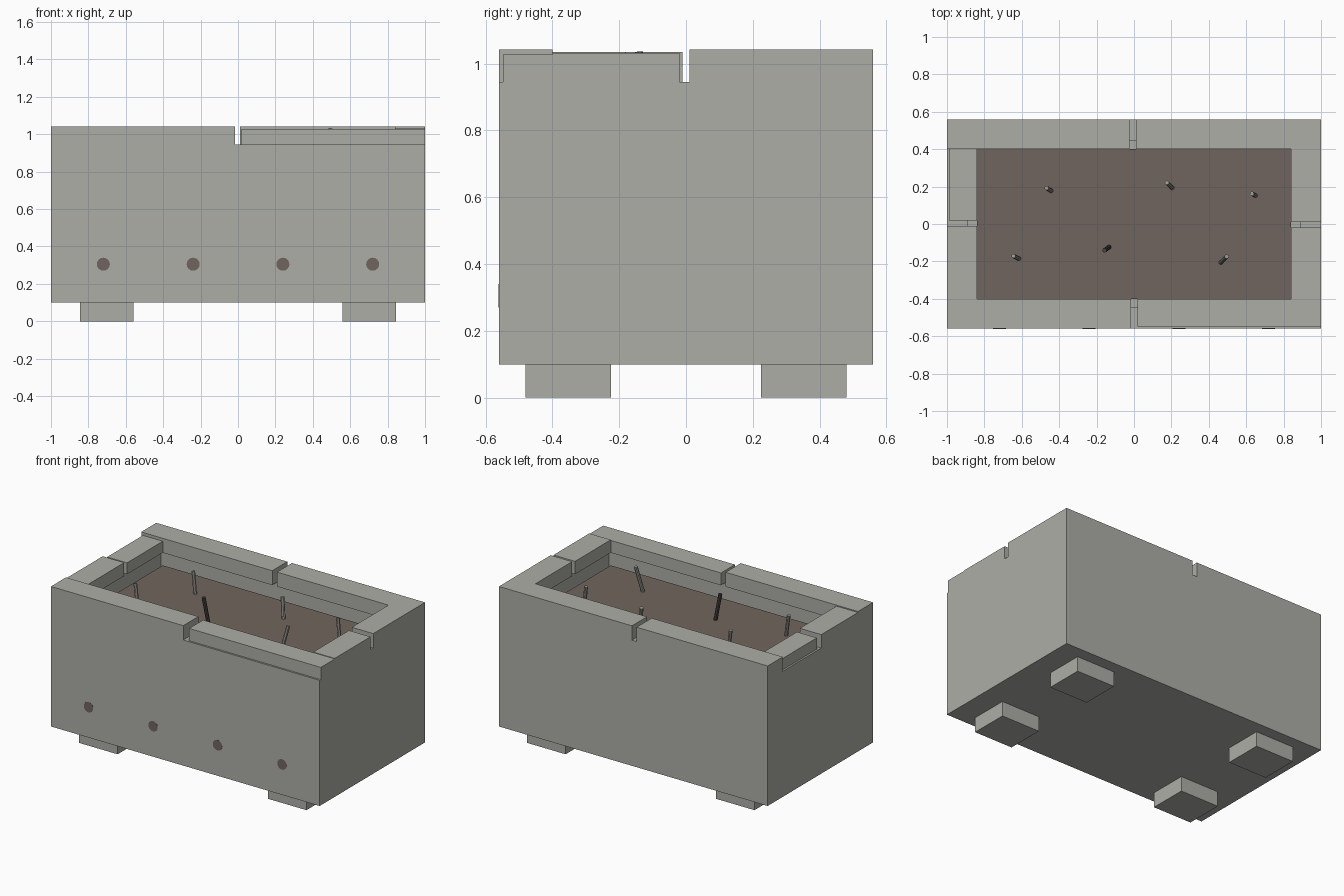
import bpy, bmesh
from mathutils import Vector

if "Cube" in bpy.data.objects:
    bpy.data.objects.remove(bpy.data.objects["Cube"], do_unlink=True)


def material(name, rgb):
    m = bpy.data.materials.new(name)
    m.use_nodes = True
    m.diffuse_color = (*rgb, 1)
    m.node_tree.nodes["Principled BSDF"].inputs["Base Color"].default_value = (*rgb, 1)
    return m


CONCRETE = material("concrete", (0.42, 0.42, 0.39))
SOIL = material("brown soil", (0.165, 0.13, 0.112))
STEM = material("grey stem", (0.33, 0.33, 0.30))
DARK = material("dark stem", (0.07, 0.065, 0.06))


def finish(name, bm, mat):
    mesh = bpy.data.meshes.new(name)
    bm.to_mesh(mesh)
    bm.free()
    mesh.materials.append(mat)
    ob = bpy.data.objects.new(name, mesh)
    bpy.context.collection.objects.link(ob)
    return ob


def box_bm(lo, hi):
    lo, hi = Vector(lo), Vector(hi)
    bm = bmesh.new()
    bmesh.ops.create_cube(bm, size=1)
    for v in bm.verts:
        v.co = (lo + hi) / 2 + v.co * (hi - lo)
    return bm


def box(name, lo, hi, mat):
    return finish(name, box_bm(lo, hi), mat)


def rod(name, a, b, radius, sides, mat):
    a, b = Vector(a), Vector(b)
    bm = bmesh.new()
    bmesh.ops.create_cone(bm, cap_ends=True, segments=sides, radius1=radius,
                          radius2=radius, depth=(b - a).length)
    ob = finish(name, bm, mat)
    ob.location = (a + b) / 2
    ob.rotation_euler = (b - a).to_track_quat("Z", "Y").to_euler()
    return ob


W, D = 1.0, 0.56          # outer half width and depth
IW, ID = 0.84, 0.40       # opening half width and depth
BASE, LEDGE, RIM, GROUND = 0.10, 0.945, 1.042, 0.86

# Hollow tub: inset the top face and push it down
bm = box_bm((-W, -D, BASE), (W, D, LEDGE))
top = max(bm.faces, key=lambda f: f.calc_center_median().z)
bmesh.ops.inset_individual(bm, faces=[top], thickness=W - IW)
inner = list(top.verts)
well = bmesh.ops.extrude_discrete_faces(bm, faces=[top])["faces"][0]
for v in well.verts:
    v.co.z = BASE + 0.1
finish("tub", bm, CONCRETE)

# Soil fill
box("soil", (-IW, -ID, BASE + 0.1), (IW, ID, GROUND), SOIL)

# Rim blocks, separated by narrow gaps and settled unevenly
rim_blocks = {
    "rim_front_right": (-W, -0.015, -D, -ID, RIM),
    "rim_front_left": (0.02, W, -0.548, -ID, 1.028),
    "rim_back_right": (-W, -0.025, ID, D, RIM),
    "rim_back_left": (0.01, W, ID, D, RIM),
    "rim_left_front": (IW, W, -ID, -0.02, 1.032),
    "rim_left_back": (IW, W, 0.01, ID, RIM),
    "rim_right_front": (-W, -IW, -ID, -0.01, 1.035),
    "rim_right_back": (-0.988, -IW, 0.02, ID, 1.022),
}
for name, (x0, x1, y0, y1, z) in rim_blocks.items():
    box(name, (x0, y0, LEDGE), (x1, y1, z), CONCRETE)

# Four feet
for sx, side in ((-1, "right"), (1, "left")):
    for sy, end in ((-1, "front"), (1, "back")):
        x, y = sx * 0.703, sy * 0.352
        box(f"foot_{end}_{side}", (x - 0.143, y - 0.128, 0),
            (x + 0.143, y + 0.128, BASE), CONCRETE)

# Drain hole discs on the front wall
for i in range(4):
    x = -0.72 + 0.48 * i
    rod(f"drain_hole_{i + 1}", (x, -D + 0.005, 0.305), (x, -D - 0.001, 0.305),
        0.035, 16, SOIL)

# Leaning stems: centre, lean, height
stems = [
    (-0.455, 0.185, -0.025, 0.015, 0.14, STEM),
    (0.19, 0.207, -0.028, 0.028, 0.13, STEM),
    (0.64, 0.157, -0.02, 0.01, 0.13, STEM),
    (-0.63, -0.178, -0.03, 0.015, 0.15, STEM),
    (-0.145, -0.132, -0.025, -0.018, 0.175, DARK),
    (0.48, -0.19, 0.032, 0.032, 0.17, STEM),
]
for i, (x, y, dx, dy, h, mat) in enumerate(stems):
    rod(f"stem_{i + 1}", (x - dx / 2, y - dy / 2, GROUND - 0.005),
        (x + dx / 2, y + dy / 2, GROUND + h), 0.012, 8, mat)
